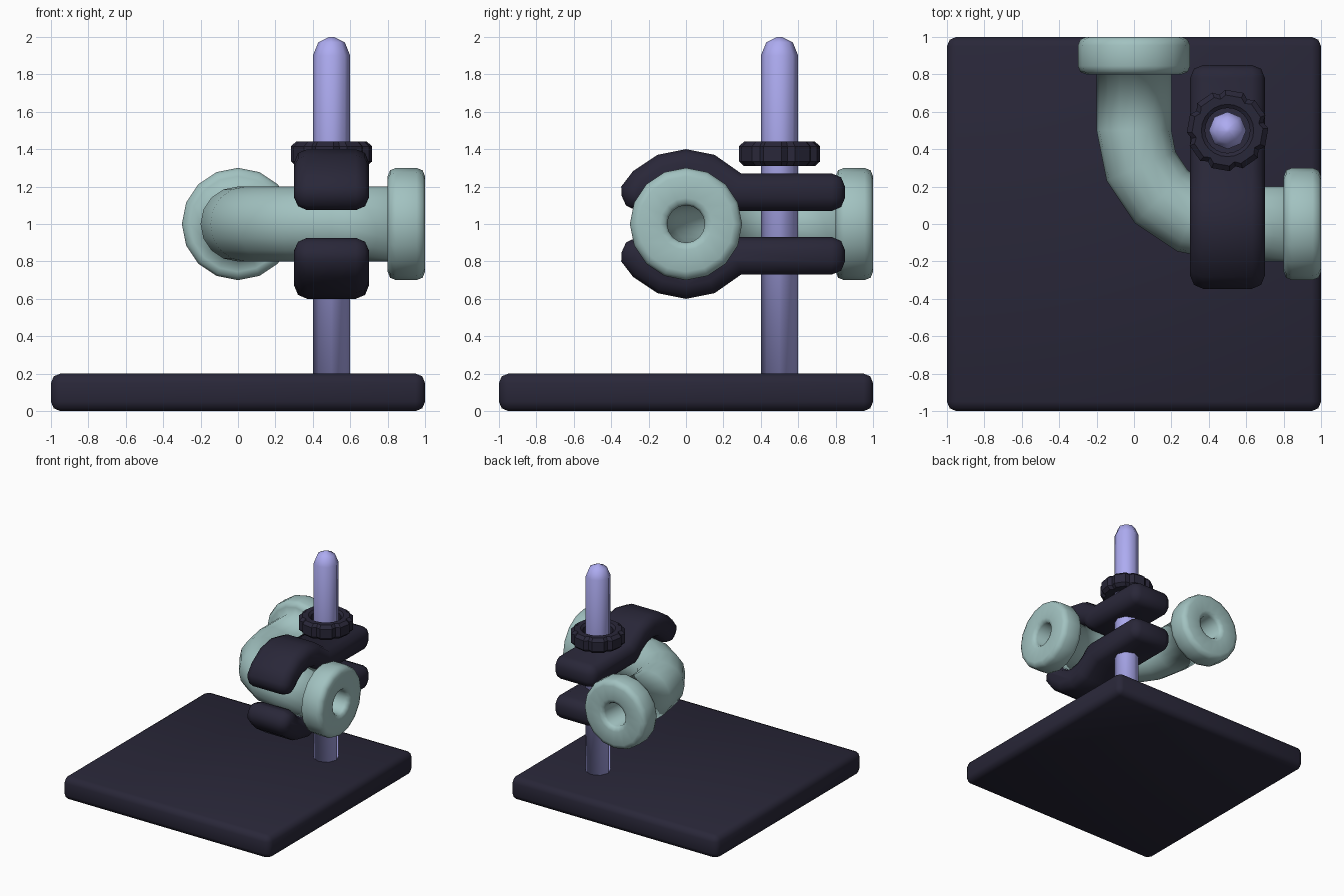
import bpy, bmesh
from math import sin, cos, pi, radians

if "Cube" in bpy.data.objects:
    bpy.data.objects.remove(bpy.data.objects["Cube"])


def material(name, rgb):
    m = bpy.data.materials.new(name)
    m.diffuse_color = (*rgb, 1)
    m.use_nodes = True
    m.node_tree.nodes["Principled BSDF"].inputs["Base Color"].default_value = m.diffuse_color
    return m


DARK = material("dark_plastic", (0.022, 0.02, 0.04))
TEAL = material("pale_teal", (0.36, 0.54, 0.53))
LILAC = material("lilac_metal", (0.42, 0.41, 0.88))


def make(name, bm, mat, bevel=0, segments=2, limit=50, smooth=180):
    bmesh.ops.recalc_face_normals(bm, faces=bm.faces)
    me = bpy.data.meshes.new(name)
    bm.to_mesh(me)
    bm.free()
    me.materials.append(mat)
    ob = bpy.data.objects.new(name, me)
    bpy.context.collection.objects.link(ob)
    bpy.ops.object.select_all(action='DESELECT')
    ob.select_set(True)
    bpy.context.view_layer.objects.active = ob
    if smooth == 180:
        me.shade_smooth()
    else:
        bpy.ops.object.shade_smooth_by_angle(angle=radians(smooth))
    if bevel:
        b = ob.modifiers.new("bevel", 'BEVEL')
        b.width, b.segments = bevel, segments
        b.limit_method, b.angle_limit = 'ANGLE', radians(limit)
    return ob


def skin(rings, closed=False, caps=False):
    """Join rings of points with quads; optionally close the loop or cap the ends."""
    bm = bmesh.new()
    vs = [[bm.verts.new(p) for p in r] for r in rings]
    pairs = list(zip(vs, vs[1:])) + ([(vs[-1], vs[0])] if closed else [])
    for a, b in pairs:
        for i in range(len(a)):
            j = (i + 1) % len(a)
            bm.faces.new((a[i], a[j], b[j], b[i]))
    if caps:
        bm.faces.new(vs[0])
        bm.faces.new(vs[-1])
    return bm


def circle(r, z, n=8, x=0.5, y=0.5):
    return [(x + r * cos(2 * pi * i / n), y + r * sin(2 * pi * i / n), z) for i in range(n)]


# base plate
bm = bmesh.new()
bmesh.ops.create_cube(bm, size=1)
for v in bm.verts:
    v.co = (v.co.x * 2, v.co.y * 2, v.co.z * 0.2 + 0.1)
make("base_plate", bm, DARK, bevel=0.05)

# upright rod with a rounded tip
make("rod", skin([circle(0.1, 0.2), circle(0.1, 1.9), circle(0.071, 1.971), circle(0.012, 2.0)],
                 caps=True), LILAC)


# hollow elbow pipe with a flange at each end
def pipe_ring(cx, cy, nx, ny, r, n=16):
    return [(cx + nx * r * cos(2 * pi * i / n), cy + ny * r * cos(2 * pi * i / n),
             1 + r * sin(2 * pi * i / n)) for i in range(n)]


def elbow(r):
    angles = [radians(22.5 * k) for k in range(5)]
    return [pipe_ring(0.5 - 0.5 * cos(a), 0.5 - 0.5 * sin(a), cos(a), sin(a), r) for a in angles]


flange = [(0.03, 0.1), (0.008, 0.112), (0, 0.14), (0, 0.255), (0.013, 0.287), (0.045, 0.3),
          (0.155, 0.3), (0.187, 0.287), (0.2, 0.255), (0.2, 0.2)]
rings = [pipe_ring(0, 1 - d, 1, 0, r) for d, r in flange]
rings += elbow(0.2)
rings += [pipe_ring(1 - d, 0, 0, 1, r) for d, r in reversed(flange)]
rings += reversed(elbow(0.1))
make("elbow_pipe", skin(rings, closed=True), TEAL)

# pair of clamp jaws: curved grip plus straight arm, mirrored about the pipe axis
outer = [(0.4 * cos(radians(a)), 0.4 * sin(radians(a))) for a in (42.5, 67.5, 90, 112.5, 135, 150)]
inner = [(0.2 * cos(radians(a)), 0.2 * sin(radians(a))) for a in (160, 135, 112.5, 90, 67.5, 45, 20.5)]
jaw = [(0.85, 0.07), (0.85, 0.27)] + outer + [(-0.34, 0.08)] + inner
for name, side in (("upper_jaw", 1), ("lower_jaw", -1)):
    make(name, skin([[(x, y, 1 + side * z) for y, z in jaw] for x in (0.3, 0.7)], caps=True),
         DARK, bevel=0.07)


# knurled ring nut with eight lobes
def lobed(r, z):
    pts = []
    for k in range(8):
        for da, f in ((-13, 1), (13, 1), (22.5, 0.9)):
            a = radians(-10 + 45 * k + da)
            pts.append((0.5 + r * f * cos(a), 0.5 + r * f * sin(a), z))
    return pts


nut = [circle(0.12, 1.31, 24), lobed(0.19, 1.31), lobed(0.218, 1.335),
       lobed(0.218, 1.415), lobed(0.19, 1.44), circle(0.14, 1.44, 24), circle(0.12, 1.425, 24)]
make("ring_nut", skin(nut, closed=True), DARK, smooth=30)
